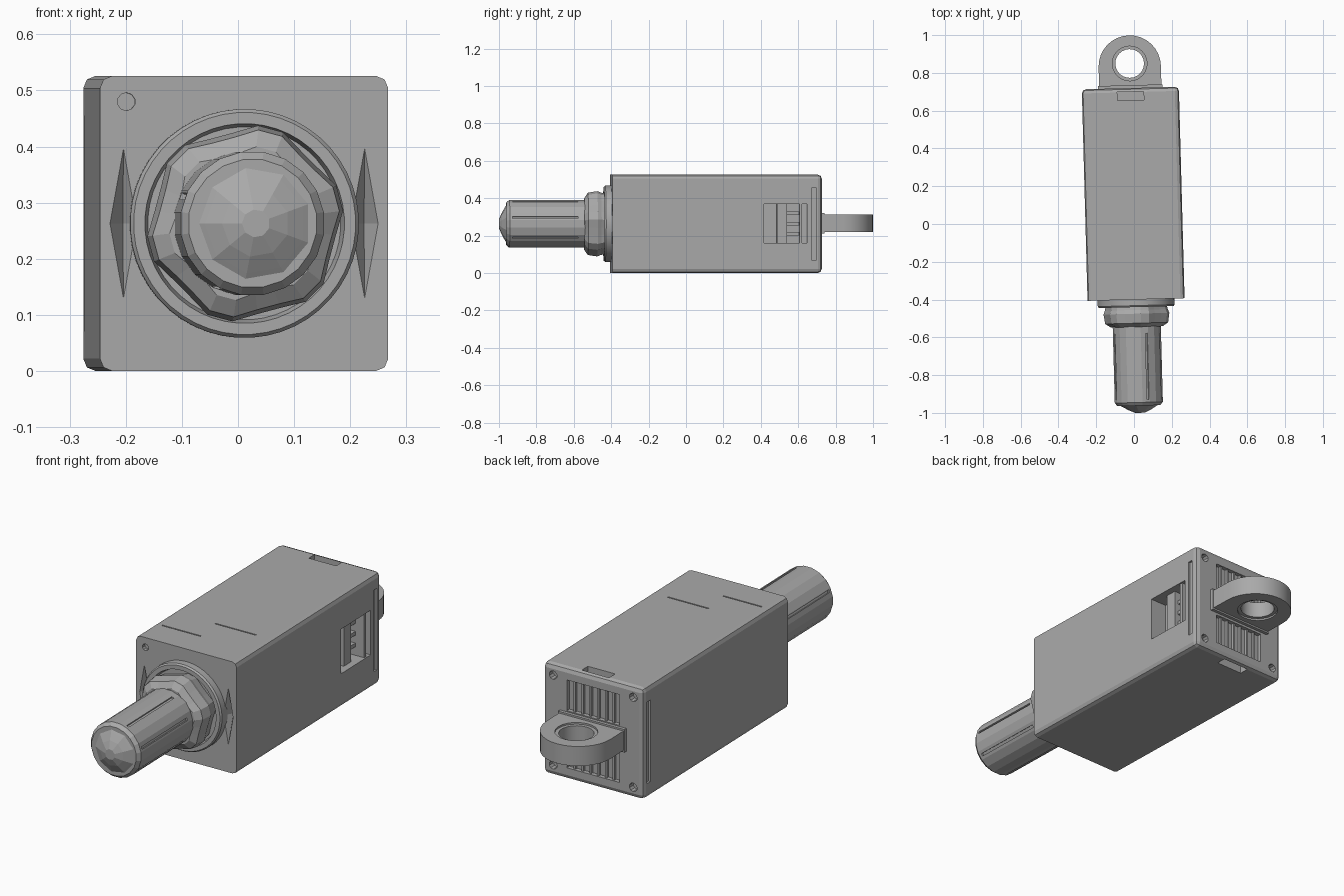
import bpy, bmesh, math
from mathutils import Matrix, Vector

if "Cube" in bpy.data.objects:
    bpy.data.objects.remove(bpy.data.objects["Cube"], do_unlink=True)

ZC = 0.263                                   # height of the main axis
YAW = Matrix.Rotation(0.027, 4, 'Z')         # the whole unit sits slightly turned

grey = bpy.data.materials.new("plain grey")
grey.use_nodes = True
colour = (0.4, 0.4, 0.4, 1)
grey.diffuse_color = colour
grey.node_tree.nodes["Principled BSDF"].inputs["Base Color"].default_value = colour


def finish(bm, name):
    bmesh.ops.recalc_face_normals(bm, faces=bm.faces[:])
    bm.transform(YAW)
    mesh = bpy.data.meshes.new(name)
    bm.to_mesh(mesh)
    bm.free()
    mesh.materials.append(grey)
    ob = bpy.data.objects.new(name, mesh)
    bpy.context.collection.objects.link(ob)
    return ob


def add_box(bm, x, y, z):
    """Box from (low, high) pairs."""
    size = [b - a for a, b in (x, y, z)]
    mid = [(a + b) / 2 for a, b in (x, y, z)]
    return bmesh.ops.create_cube(
        bm, size=1, matrix=Matrix.Translation(mid) @ Matrix.Diagonal((*size, 1)))


def box(name, x, y, z):
    bm = bmesh.new()
    add_box(bm, x, y, z)
    return finish(bm, name)


def lathe(name, profile, sides, lobe=0.0, x=0.0, z=ZC):
    """Closed turned part along y; lobe makes every other pair of sides larger."""
    bm = bmesh.new()
    rings = []
    for y, r in profile:
        ring = []
        for i in range(sides):
            a = math.tau * (i + 0.5) / sides
            rad = r + (lobe if i % 4 < 2 else 0)
            ring.append(bm.verts.new((x + rad * math.cos(a), y, z + rad * math.sin(a))))
        rings.append(ring)
    for lo, hi in zip(rings, rings[1:]):
        for i in range(sides):
            j = (i + 1) % sides
            bm.faces.new((lo[i], lo[j], hi[j], hi[i]))
    bm.faces.new(rings[0])
    bm.faces.new(rings[-1])
    return finish(bm, name)


def extrude_z(name, outline, z0, z1):
    bm = bmesh.new()
    face = bm.faces.new([bm.verts.new((x, y, z0)) for x, y in outline])
    new = bmesh.ops.extrude_face_region(bm, geom=[face])["geom"]
    bmesh.ops.translate(bm, vec=(0, 0, z1 - z0),
                        verts=[v for v in new if isinstance(v, bmesh.types.BMVert)])
    return finish(bm, name)


def cut(ob, cutter):
    mod = ob.modifiers.new("cut", 'BOOLEAN')
    mod.operation, mod.solver, mod.object = 'DIFFERENCE', 'EXACT', cutter
    cutter.hide_render = True
    bpy.context.view_layer.objects.active = ob
    bpy.ops.object.modifier_apply(modifier=mod.name)
    bpy.data.objects.remove(cutter, do_unlink=True)


def circle(cx, cy, r, n=24):
    return [(cx + r * math.cos(math.tau * i / n), cy + r * math.sin(math.tau * i / n))
            for i in range(n)]


# Housing: long box, rounded everywhere except around the front face
bm = bmesh.new()
add_box(bm, (-0.257, 0.257), (-0.4, 0.72), (0, 0.526))
edges = [e for e in bm.edges if max(v.co.y for v in e.verts) > 0]
bmesh.ops.bevel(bm, geom=edges, offset=0.022, segments=2, profile=0.5, affect='EDGES')
housing = finish(bm, "housing")

# Side window opening
cut(housing, box("cutter", (0.17, 0.3), (0.41, 0.64), (0.16, 0.37)))

for low in (False, True):
    def zs(a, b):
        return (0.526 - b, 0.526 - a) if low else (a, b)
    # Latch slot through the end cap and sunken panel on the back
    cut(housing, box("cutter", (-0.07, 0.07), (0.655, 0.7), zs(0.47, 0.55)))
    cut(housing, box("cutter", (-0.135, 0.135), (0.7, 0.75), zs(0.325, 0.47)))
    for side in (-1, 1):
        # Corner screw holes
        cut(housing, lathe("cutter", [(0.69, 0.02), (0.75, 0.02)], 10,
                           x=side * 0.205, z=zs(0.475, 0.475)[0]))

for side in (-1, 1):
    # Grooves down the sides of the end cap
    xs = sorted((side * 0.247, side * 0.3))
    cut(housing, box("cutter", xs, (0.665, 0.69), (0.07, 0.455)))
    # Diamond dents beside the front flange
    bm = bmesh.new()
    bmesh.ops.create_cone(bm, cap_ends=True, segments=4, radius1=1, radius2=0, depth=0.06,
                          matrix=Matrix.Translation((side * 0.215, -0.39, ZC))
                          @ Matrix.Diagonal((0.036, 1, 0.2, 1))
                          @ Matrix.Rotation(-math.pi / 2, 4, 'X'))
    cut(housing, finish(bm, "cutter"))

# Front screw hole and fine scores on the top
cut(housing, lathe("cutter", [(-0.45, 0.016), (-0.38, 0.016)], 10, x=-0.21, z=0.48))
for x0, x1, y in ((-0.22, -0.02, -0.26), (-0.04, 0.17, -0.12)):
    cut(housing, box("cutter", (x0, x1), (y, y + 0.006), (0.521, 0.55)))

# Details inside the window
for name, ys, depth in (("window_block", (0.48, 0.535), 0.225),
                        ("window_post", (0.6, 0.615), 0.25)):
    box(name, (0.16, depth), ys, (0.155, 0.375))
for i in range(3):
    z = 0.2 + 0.055 * i
    box(f"window_rib_{i + 1}", (0.16, 0.205), (0.53, 0.605), (z, z + 0.018))

# Vertical ribs in the sunken back panels
for i in range(6):
    x = -0.1 + 0.04 * i
    for tag, z in (("upper", (0.325, 0.47)), ("lower", (0.056, 0.201))):
        box(f"{tag}_back_rib_{i + 1}", (x - 0.005, x + 0.005), (0.69, 0.712), z)

# Mounting eye with a round hole and a thickened foot
arc = [(0.165 * math.cos(math.pi * i / 16), 0.834 + 0.165 * math.sin(math.pi * i / 16))
       for i in range(17)]
eye = extrude_z("mounting_eye", [(0.165, 0.69)] + arc + [(-0.165, 0.69)], 0.22, 0.312)
cut(eye, extrude_z("cutter", circle(0, 0.85, 0.076), 0.1, 0.4))
for z0, z1 in ((0.304, 0.33), (0.2, 0.228)):
    cut(eye, extrude_z("cutter", circle(0, 0.85, 0.092), z0, z1))
box("eye_foot", (-0.17, 0.17), (0.69, 0.735), (0.212, 0.32))

# Front flange with a sunken inner ring
flange = lathe("front_flange", [(-0.39, 0.204), (-0.432, 0.204), (-0.44, 0.198),
                                (-0.44, 0.178), (-0.415, 0.172), (-0.415, 0.12)], 48)

# Lobed collar around the rod
lathe("rod_collar", [(-0.405, 0.145), (-0.455, 0.155), (-0.475, 0.163),
                     (-0.525, 0.155), (-0.545, 0.125)], 24, lobe=0.013)

# Rod with lengthwise grooves and a faceted nose
rod = lathe("rod", [(-0.41, 0.129), (-0.945, 0.129), (-0.962, 0.115)], 20)
for a in (0.4, 1.3, 2.2, 3.6, 5.1):
    bm = bmesh.new()
    add_box(bm, (-0.006, 0.006), (-0.93, -0.58), (0.119, 0.15))
    bm.transform(Matrix.Translation((0, 0, ZC)) @ Matrix.Rotation(a, 4, 'Y'))
    cut(rod, finish(bm, "cutter"))
lathe("rod_nose", [(-0.955, 0.112), (-0.968, 0.09), (-0.985, 0.06), (-1.0, 0.025)], 9,
      x=0.005)

# Smooth only the gentle curves
bpy.ops.object.select_all(action='DESELECT')
for ob in (flange, eye):
    ob.select_set(True)
bpy.context.view_layer.objects.active = flange
bpy.ops.object.shade_smooth_by_angle(angle=math.radians(30))
